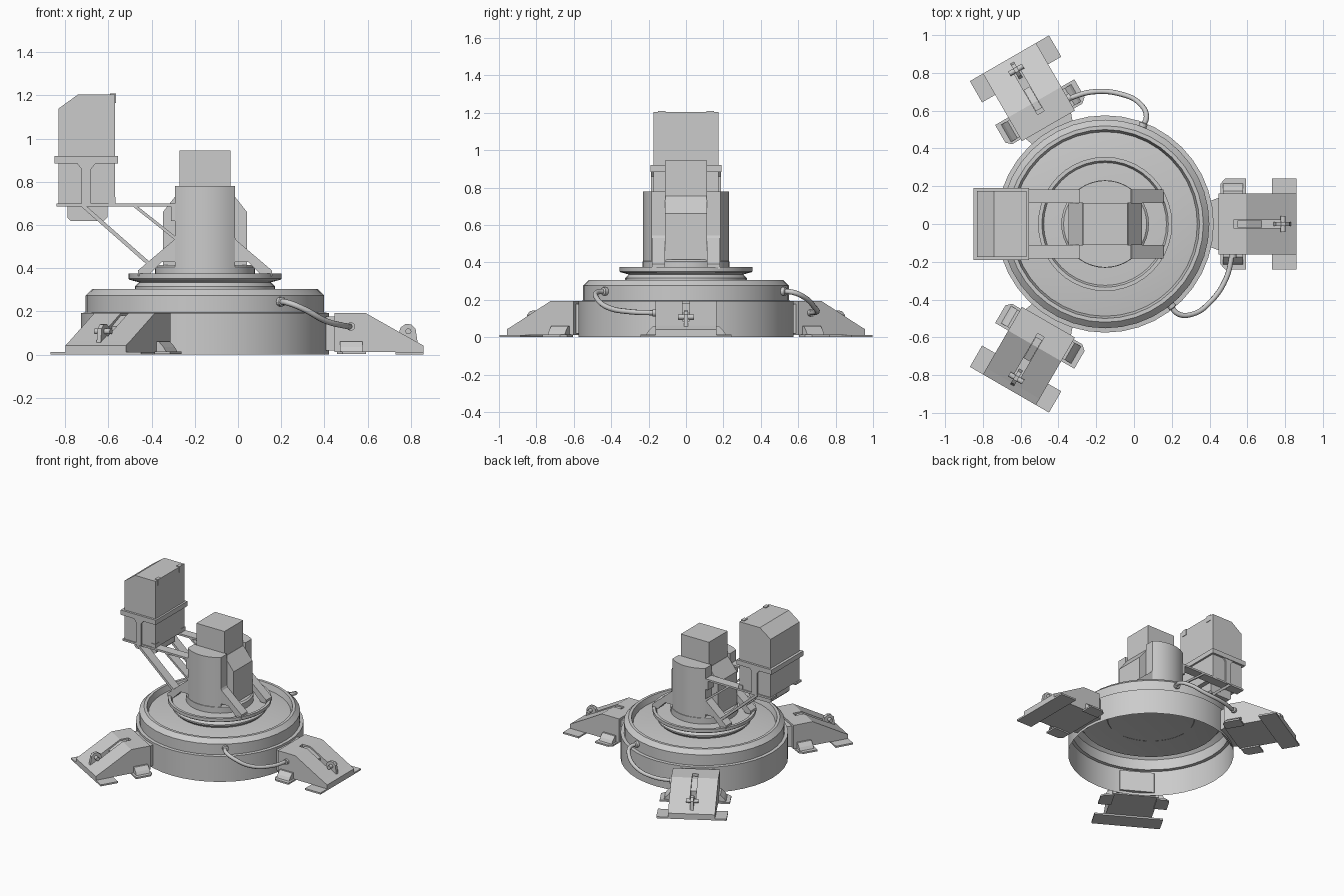
import bpy, bmesh, math
from mathutils import Matrix, Vector

if "Cube" in bpy.data.objects:
    bpy.data.objects.remove(bpy.data.objects["Cube"])

CX = -0.153                       # axis of the round base
AXIS = Matrix.Translation((CX, 0, 0))


def finish(name, bm, mat=None, smooth=None, recalc=True):
    if recalc:
        bmesh.ops.recalc_face_normals(bm, faces=bm.faces)
    me = bpy.data.meshes.new(name)
    bm.to_mesh(me)
    bm.free()
    if smooth:
        me.shade_smooth()
        me.set_sharp_from_angle(angle=math.radians(smooth))
    ob = bpy.data.objects.new(name, me)
    bpy.context.collection.objects.link(ob)
    if mat:
        ob.matrix_world = mat
    return ob


def lathe(name, prof, n=40):
    """Spin an (r, z) profile, listed from outside bottom to inside top, and cap it."""
    bm = bmesh.new()
    rings = [[bm.verts.new((r * math.cos(2 * math.pi * k / n), r * math.sin(2 * math.pi * k / n), z))
              for k in range(n)] for r, z in prof]
    for a, b in zip(rings, rings[1:]):
        for k in range(n):
            m = (k + 1) % n
            bm.faces.new((a[k], a[m], b[m], b[k]))
    bm.faces.new(rings[-1])
    return finish(name, bm, AXIS, 25, False)


def prism(name, pts, lo, hi, axis='y', mat=None, smooth=None):
    """Extrude an outline: (x, z) along y, (x, y) along z, or (y, z) along x."""
    bm = bmesh.new()
    place = {'y': lambda p, d: (p[0], d, p[1]), 'z': lambda p, d: (p[0], p[1], d),
             'x': lambda p, d: (d, p[0], p[1])}[axis]
    a = [bm.verts.new(place(p, lo)) for p in pts]
    b = [bm.verts.new(place(p, hi)) for p in pts]
    bm.faces.new(a)
    bm.faces.new(b)
    for k in range(len(pts)):
        m = (k + 1) % len(pts)
        bm.faces.new((a[k], a[m], b[m], b[k]))
    return finish(name, bm, mat, smooth)


def box(name, x0, x1, y0, y1, z0, z1, mat=None):
    return prism(name, [(x0, z0), (x1, z0), (x1, z1), (x0, z1)], y0, y1, 'y', mat)


def strut(name, p, q, t, y0, y1):
    """Flat bar from p to q in the xz plane."""
    p, q = Vector(p), Vector(q)
    d = (q - p).normalized() * t / 2
    n = Vector((-d.y, d.x))
    return prism(name, [p + n, p - n, q - n, q + n], y0, y1)


def hose(name, pts, mat):
    cu = bpy.data.curves.new(name, 'CURVE')
    cu.dimensions = '3D'
    cu.bevel_depth = 0.014
    cu.bevel_resolution = 2
    cu.resolution_u = 6
    cu.use_fill_caps = True
    s = cu.splines.new('BEZIER')
    s.bezier_points.add(len(pts) - 1)
    for bp, c in zip(s.bezier_points, pts):
        bp.co = c
        bp.handle_left_type = bp.handle_right_type = 'AUTO'
    ob = bpy.data.objects.new(name, cu)
    bpy.context.collection.objects.link(ob)
    ob.matrix_world = mat


# Hollow base drum with a sloped top, and the turntable on it
lathe("base_drum", [(0.575, 0), (0.575, 0.193), (0.552, 0.195), (0.552, 0.275), (0.52, 0.305),
                    (0.50, 0.305), (0.488, 0.262), (0.33, 0.285)])
lathe("turntable", [(0.30, 0.28), (0.325, 0.305), (0.325, 0.315), (0.305, 0.335), (0.35, 0.347),
                    (0.355, 0.352), (0.355, 0.375), (0.335, 0.375), (0.325, 0.355), (0.23, 0.36)])
lathe("tower_foot", [(0.232, 0.35), (0.232, 0.405), (0.22, 0.415)])

# Tower: central block, head and two curved side shells
prism("tower_core", [(-0.195, 0.36), (0.195, 0.36), (0.195, 0.66), (0.12, 0.755),
                     (-0.12, 0.755), (-0.195, 0.66)], -0.112, 0.112, 'y', AXIS)
box("tower_head", -0.118, 0.118, -0.112, 0.112, 0.75, 0.945, AXIS)
half = math.asin(0.138 / 0.23)
for s in (-1, 1):
    arc = [(0.23 * math.sin(half * k / 5), s * 0.23 * math.cos(half * k / 5)) for k in range(-5, 6)]
    prism("tower_shell", arc + [(0.138, s * 0.11), (-0.138, s * 0.11)], 0.36, 0.78, 'z', AXIS, 25)
    y0, y1 = sorted((s * 0.112, s * 0.182))
    # Gussets that brace the tower on both ends
    for m in (-1, 1):
        prism("tower_gusset", [(m * x, z) for x, z in
                               ((0.135, 0.55), (0.145, 0.53), (0.31, 0.39), (0.31, 0.365), (0.265, 0.365),
                                (0.20, 0.43), (0.135, 0.43))], y0, y1, 'y', AXIS)
    # Bracket arm carrying the pod
    strut("arm_rail", (-0.84, 0.694), (-0.28, 0.694), 0.014, y0, y1)
    strut("arm_long_brace", (-0.72, 0.692), (-0.40, 0.41), 0.018, y0, y1)
    strut("arm_short_brace", (-0.48, 0.69), (-0.285, 0.535), 0.014, y0, y1)
    box("arm_mount", -0.31, -0.27, y0, y1, 0.62, 0.70)
    # Pod side bracket
    y0, y1 = sorted((s * 0.17, s * 0.186))
    prism("pod_bracket", [(-0.725, 0.69), (-0.68, 0.69), (-0.68, 0.86), (-0.66, 0.885), (-0.745, 0.885),
                          (-0.725, 0.86)], y0, y1)
    box("pod_latch", -0.592, -0.566, s * 0.13 - 0.02, s * 0.13 + 0.02, 1.165, 1.21)
    box("pod_corner_lug", -0.60, -0.567, s * 0.155 - 0.024, s * 0.155 + 0.024, 0.69, 0.73)

# Pod: body, belt and underside
prism("pod_body", [(-0.83, 0.70), (-0.57, 0.70), (-0.57, 1.205), (-0.74, 1.205), (-0.83, 1.14)],
      -0.174, 0.174)
box("pod_belt", -0.85, -0.556, -0.19, 0.19, 0.884, 0.92)
prism("pod_underside", [(-0.79, 0.70), (-0.79, 0.635), (-0.775, 0.62), (-0.62, 0.62), (-0.605, 0.635),
                        (-0.605, 0.70)], -0.11, 0.11)

# Three feet around the drum, drawn pointing along +x from the axis
for a in range(3):
    M = AXIS @ Matrix.Rotation(a * 2 * math.pi / 3, 4, 'Z')
    body = prism("foot_body", [(0.60, 0.012), (0.60, 0.192), (0.745, 0.192), (0.975, 0.062), (1.013, 0.042),
                               (1.013, 0.012)], -0.162, 0.162, 'y', M)
    # Groove along the top of the foot
    cut = box("foot_groove_cutter", 0.68, 0.93, -0.02, 0.02, 0.075, 0.3, M)
    cut.hide_render = True
    cut.hide_set(True)
    mod = body.modifiers.new("groove", 'BOOLEAN')
    mod.object = cut
    mod.solver = 'EXACT'
    # Thin tongue that fills the groove partway, leaving a slot at the pin
    prism("foot_tongue", [(0.70, 0.07), (0.70, 0.182), (0.745, 0.182), (0.83, 0.13), (0.83, 0.07)],
          -0.019, 0.019, 'y', M)
    prism("foot_hinge", [(0.55, -0.12), (0.605, -0.14), (0.605, 0.14), (0.55, 0.12)], 0.02, 0.176, 'z', M)
    # Lug with a cross pin
    prism("foot_lug", [(0.89, 0.07), (0.905, 0.125), (0.93, 0.143), (0.955, 0.14), (0.975, 0.12),
                       (0.985, 0.055)], -0.011, 0.011, 'y', M)
    pin = [(0.942 + 0.014 * math.cos(k * math.pi / 5), 0.108 + 0.014 * math.sin(k * math.pi / 5))
           for k in range(10)]
    prism("foot_pin", pin, -0.042, 0.042, 'y', M, 40)
    # Ground pads
    box("foot_front_pad", 0.883, 1.013, -0.242, 0.242, 0, 0.012, M)
    for s in (-1, 1):
        prism("foot_side_pad", [(0.612, s * 0.15), (0.612, s * 0.215), (0.637, s * 0.242), (0.745, s * 0.242),
                                (0.745, s * 0.15)], 0.002, 0.014, 'z', M)
        prism("foot_side_wedge", [(s * 0.15, 0.01), (s * 0.215, 0.012), (s * 0.20, 0.035), (s * 0.175, 0.06),
                                  (s * 0.15, 0.06)], 0.625, 0.73, 'x', M)
    # Hose from the drum to the foot; the third foot has none
    if a < 2:
        hose("foot_hose", [(0.34, -0.42, 0.245), (0.385, -0.475, 0.24), (0.46, -0.478, 0.21),
                           (0.55, -0.42, 0.16), (0.64, -0.29, 0.135), (0.675, -0.15, 0.13)], M)
        d = Vector((0.34, -0.42)).normalized()
        ring = lathe("hose_socket", [(0.022, 0), (0.022, 0.03), (0.016, 0.034)], 12)
        ring.matrix_world = M @ Matrix.Translation((d.x * 0.54, d.y * 0.54, 0.245)) @ \
            Vector((d.x, d.y, 0)).to_track_quat('Z', 'Y').to_matrix().to_4x4()
        prism("hose_plug", [(0.675 + 0.02 * math.cos(k * math.pi / 5), 0.13 + 0.02 * math.sin(k * math.pi / 5))
                            for k in range(10)], -0.18, -0.155, 'y', M, 40)
